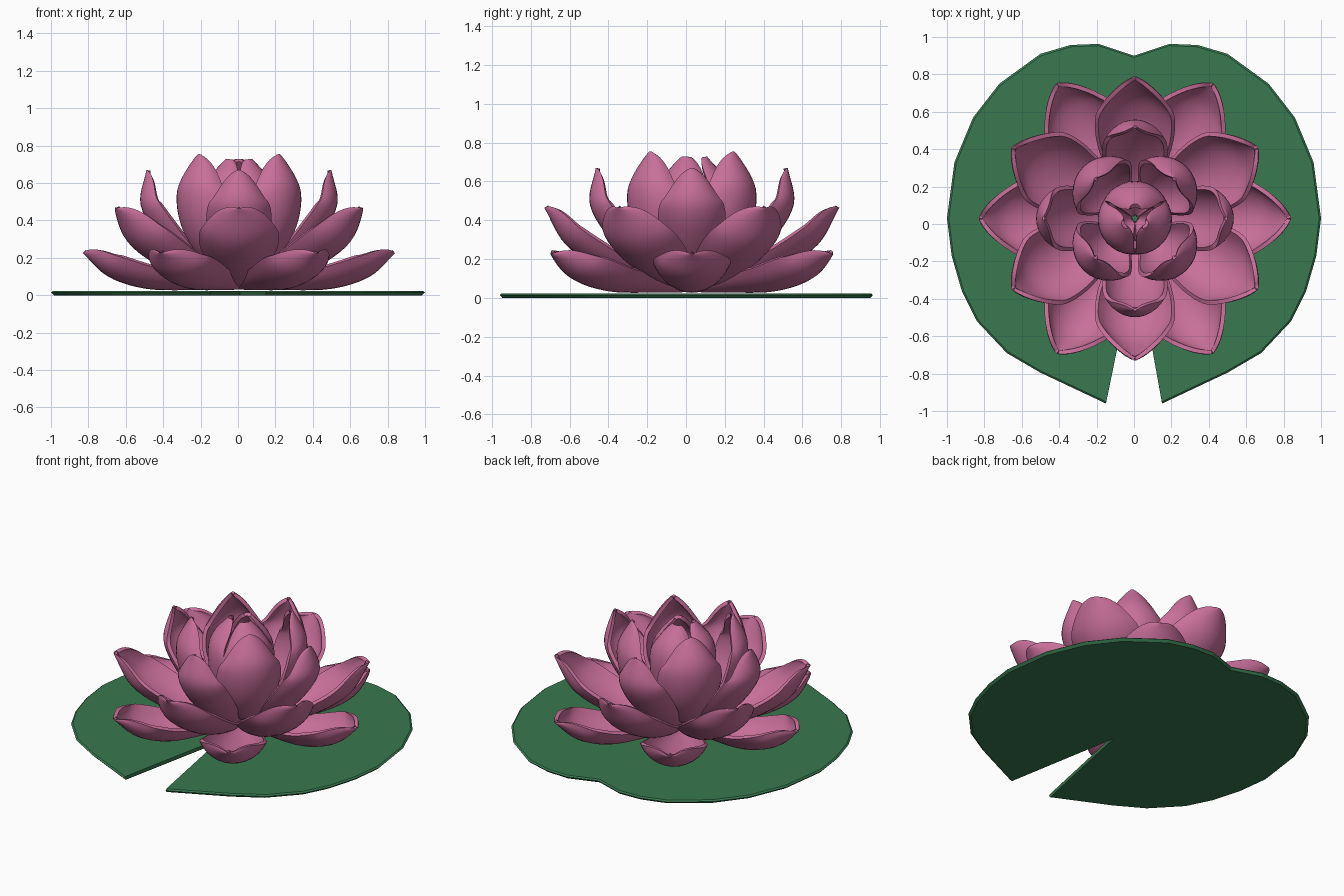
import bpy, bmesh, math
from mathutils import Vector

if "Cube" in bpy.data.objects:
    bpy.data.objects.remove(bpy.data.objects["Cube"])


def material(name, rgb):
    m = bpy.data.materials.new(name)
    m.diffuse_color = (*rgb, 1)
    m.use_nodes = True
    m.node_tree.nodes["Principled BSDF"].inputs["Base Color"].default_value = m.diffuse_color
    return m


PINK = material("petal_pink", (0.58, 0.16, 0.32))
GREEN = material("leaf_green", (0.04, 0.19, 0.08))


def add_object(name, mesh, mat):
    ob = bpy.data.objects.new(name, mesh)
    bpy.context.collection.objects.link(ob)
    if not mesh.materials:
        mesh.materials.append(mat)
    return ob


def spline(points, t):
    # Catmull-Rom sample of a list of tuples, t in 0..1
    p = [Vector(q) for q in points]
    p = [2 * p[0] - p[1]] + p + [2 * p[-1] - p[-2]]
    f = t * (len(points) - 1)
    i = min(int(f), len(points) - 2)
    u = f - i
    a, b, c, d = p[i:i + 4]
    return 0.5 * (2 * b + (c - a) * u + (2 * a - 5 * b + 4 * c - d) * u * u
                  + (3 * b - a - 3 * c + d) * u ** 3)


def width(t, peak, power):
    # Petal half-width along its length: swells to the peak, then rounds off to the tip
    if t < peak:
        return 0.12 + 0.88 * math.sin(math.pi / 2 * t / peak)
    return max(0.07, (1 - ((t - peak) / (1 - peak)) ** 2) ** power)


def petal_mesh(name, profile, half_width, cup, peak, power, thick=0.023, rows=26, cols=12):
    # Cupped sheet swept along an (r, z) midline
    bm = bmesh.new()
    grid = []
    for i in range(rows + 1):
        t = min(1, math.sin(i / rows * math.pi / 2) ** 1.2)      # rows get denser at the tip
        c = spline(profile, t)
        tan = (spline(profile, min(t + .01, 1)) - spline(profile, max(t - .01, 0))).normalized()
        nr, nz = -tan[1], tan[0]
        rad = half_width * width(t, peak, power) / math.sin(cup)
        row = []
        for j in range(cols + 1):
            a = cup * (2 * j / cols - 1)
            h = rad * (1 - math.cos(a))
            row.append(bm.verts.new((c[0] + nr * h, rad * math.sin(a), c[1] + nz * h)))
        grid.append(row)
    for i in range(rows):
        for j in range(cols):
            bm.faces.new((grid[i][j], grid[i + 1][j], grid[i + 1][j + 1], grid[i][j + 1]))
    # Inner skin and rim
    for f in bm.faces:
        f.normal_update()
    if sum(f.normal.z for f in bm.faces) < 0:
        bmesh.ops.reverse_faces(bm, faces=bm.faces)
    bm.normal_update()
    inner = {v: bm.verts.new(v.co + v.normal * thick) for r in grid for v in r}
    outer_faces = bm.faces[:]
    rim = [e for e in bm.edges if e.is_boundary]
    for f in outer_faces:
        bm.faces.new([inner[v] for v in f.verts])
    for e in rim:
        a, b = e.verts
        bm.faces.new((a, b, inner[b], inner[a]))
    bmesh.ops.recalc_face_normals(bm, faces=bm.faces)
    for f in bm.faces:
        f.smooth = True
    for e in bm.edges:
        e.smooth = e.calc_face_angle(0) < math.radians(50)
    me = bpy.data.meshes.new(name)
    bm.to_mesh(me)
    bm.free()
    return me


# Petal rings: name, count, start angle, half-width, cup, width peak, tip power, midline (r, z)
RINGS = [
    ("outer_petal", 6, 0, 0.2, 66, 0.64, 0.5,
     [(0.02, .03), (0.25, .027), (0.5, .035), (0.70, .10), (0.835, .225)]),
    ("second_petal", 6, 30, 0.215, 58, 0.64, 0.5,
     [(0.02, .04), (0.23, .07), (0.455, .145), (0.65, .275), (0.76, .465)]),
    ("third_petal", 4, 0, 0.175, 64, 0.57, 0.6,
     [(0.02, .05), (0.23, .13), (0.41, .29), (0.525, .48), (0.495, .67)]),
    ("fourth_petal", 4, 45, 0.195, 72, 0.57, 0.58,
     [(0.02, .07), (0.22, .17), (0.35, .35), (0.39, .57), (0.305, .755)]),
    ("bud_petal", 3, 90, 0.15, 66, 0.57, 0.6,
     [(0.02, .10), (0.12, .22), (0.17, .40), (0.165, .58), (0.06, .715)]),
]
for name, count, start, hw, cup, peak, power, profile in RINGS:
    mesh = petal_mesh(name, profile, hw, math.radians(cup), peak, power)
    for k in range(count):
        ob = add_object(f"{name}_{k + 1}", mesh, PINK)
        ob.location = (0.005, 0.03, 0)
        ob.rotation_euler.z = math.radians(start + 360 * k / count)

# Lily pad: mirrored outline with a notch at the front and a dent at the back
HALF = [(0.15, -0.96), (0.5, -0.795), (0.68, -0.69), (0.84, -0.52), (0.92, -0.36),
        (0.975, -0.17), (1.0, 0.03), (0.96, 0.33), (0.86, 0.57), (0.72, 0.75),
        (0.5, 0.91), (0.34, 0.957), (0.19, 0.963)]
outline = [(0.01, -0.18)] + HALF + [(0, 0.9)] + [(-x, y) for x, y in reversed(HALF)]
bm = bmesh.new()
layers = [[bm.verts.new((x * s, y * s, z)) for x, y in outline]
          for s, z in ((0.985, 0), (1, 0.015), (0.99, 0.023))]
n = len(outline)
for lo, hi in zip(layers, layers[1:]):
    for i in range(n):
        j = (i + 1) % n
        bm.faces.new((lo[i], lo[j], hi[j], hi[i]))
# Caps fan out from the notch apex, so the notch stays open
for i in range(1, n - 1):
    bm.faces.new((layers[0][0], layers[0][i + 1], layers[0][i]))
    bm.faces.new((layers[2][0], layers[2][i], layers[2][i + 1]))
bmesh.ops.recalc_face_normals(bm, faces=bm.faces)
pad = bpy.data.meshes.new("lily_pad")
bm.to_mesh(pad)
bm.free()
add_object("lily_pad", pad, GREEN)
